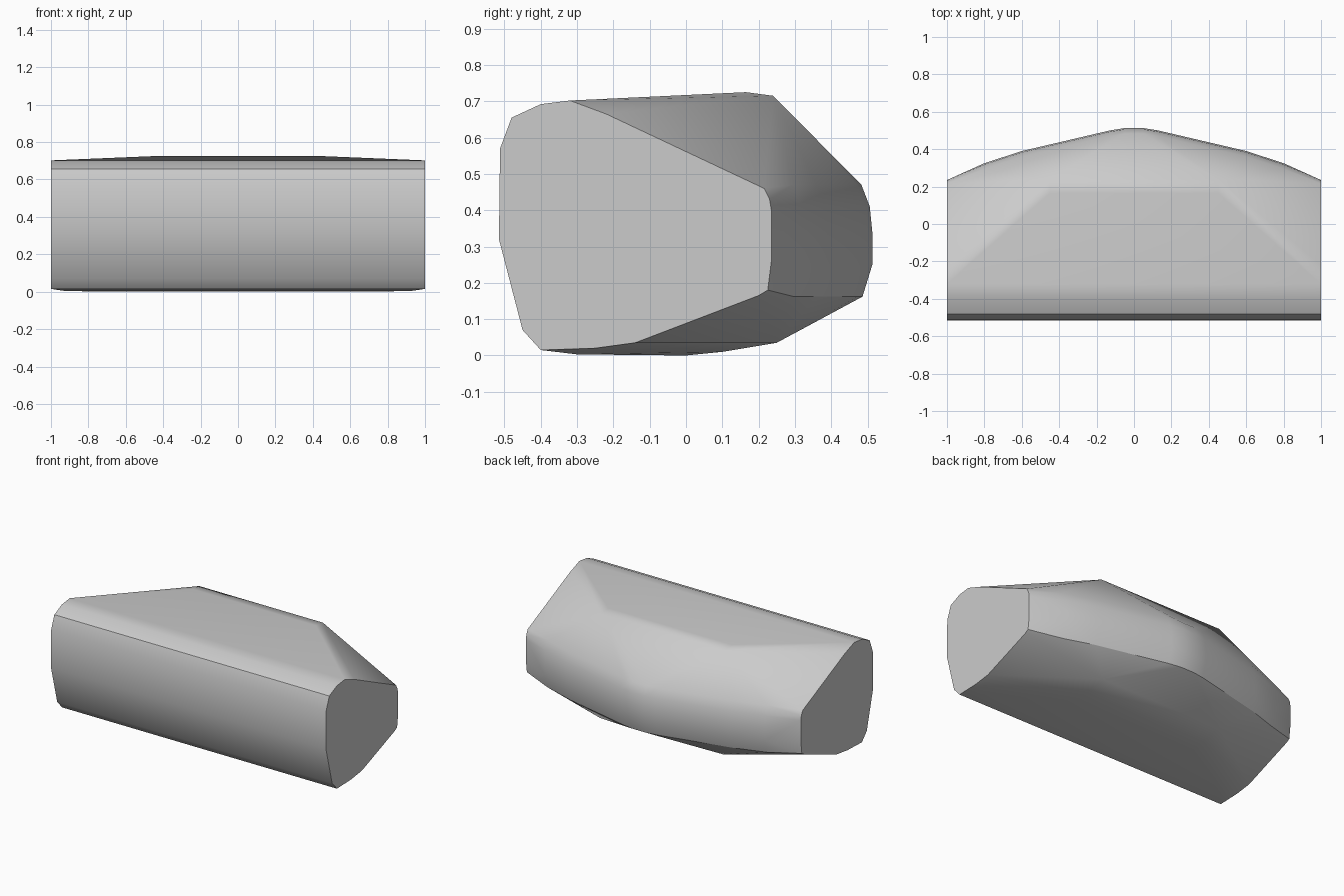
import bpy
import bmesh
import math

default_cube = bpy.data.objects.get("Cube")
if default_cube:
    bpy.data.objects.remove(default_cube, do_unlink=True)


def make_material(name, colour):
    material = bpy.data.materials.new(name)
    material.use_nodes = True
    material.diffuse_color = colour
    shader = material.node_tree.nodes["Principled BSDF"]
    shader.inputs["Base Color"].default_value = colour
    return material


def mirrored_points(half_width, profile):
    """Place a (depth, height) profile on both the left and right side."""
    return [(side * half_width, depth, height)
            for side in (-1, 1) for depth, height in profile]


def build_hull(name, points, material):
    """Wrap a smooth-sided convex body around the guide points."""
    mesh = bpy.data.meshes.new(name)
    body = bmesh.new()
    for point in points:
        body.verts.new(point)
    result = bmesh.ops.convex_hull(body, input=body.verts[:])
    unused = {item for key in ("geom_interior", "geom_unused")
              for item in result[key] if isinstance(item, bmesh.types.BMVert)}
    bmesh.ops.delete(body, geom=list(unused), context="VERTS")
    # Merge the coplanar triangles into clean flat panels
    bmesh.ops.dissolve_limit(body, angle_limit=math.radians(0.5),
                             verts=body.verts[:], edges=body.edges[:])
    bmesh.ops.recalc_face_normals(body, faces=body.faces[:])
    body.to_mesh(mesh)
    body.free()
    mesh.materials.append(material)
    hull = bpy.data.objects.new(name, mesh)
    bpy.context.collection.objects.link(hull)
    bpy.context.view_layer.objects.active = hull
    hull.select_set(True)
    bpy.ops.object.shade_smooth_by_angle(angle=math.radians(30))
    return hull


# Flat end cap outline, from the front edge over the top and round the back
end_cap = [
    (-0.515, 0.32), (-0.512, 0.57), (-0.48, 0.655), (-0.4, 0.692),
    (-0.32, 0.702), (-0.22, 0.665), (0.215, 0.46), (0.23, 0.43),
    (0.235, 0.4), (0.235, 0.26), (0.225, 0.18), (0.2, 0.165),
    (-0.14, 0.035), (-0.25, 0.02), (-0.4, 0.015), (-0.45, 0.07),
]

# Flat roof and belly panels, narrower than the caps towards the back
roof_ridge = [(0.165, 0.725), (0.24, 0.715)]
belly_ridge = [(0, 0), (0.1, 0.01), (0.25, 0.035)]
belly_front = [(-0.3, 0.003)]

# Bowed back band: outline seen from above, and its rounded section
back_outline = [(0.05, 0.513), (0.13, 0.5), (0.6, 0.39), (0.8, 0.325)]
back_section = [(0.03, 0.47), (0.007, 0.41), (0, 0.34),
                (0, 0.25), (0.027, 0.162)]

points = mirrored_points(1, end_cap)
points += mirrored_points(0.45, roof_ridge + belly_ridge)
points += mirrored_points(0.92, belly_front)
for half_width, depth in back_outline:
    band = [(depth - inset, height) for inset, height in back_section]
    points += mirrored_points(half_width, band)

grey = make_material("plain_grey", (0.6, 0.6, 0.6, 1))
build_hull("rounded_body", points, grey)
